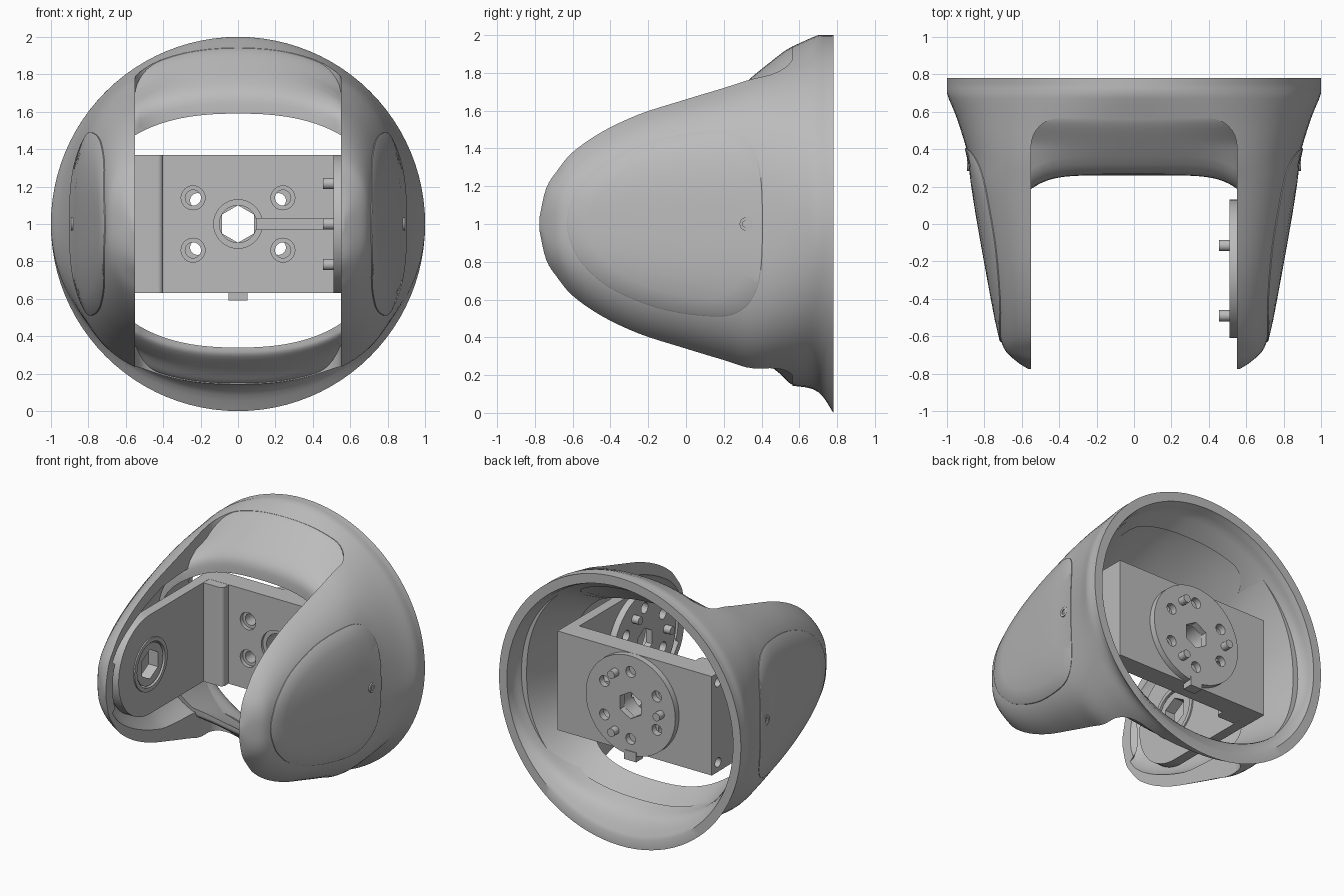
import bpy, bmesh, math
from mathutils import Vector, Matrix, geometry

if "Cube" in bpy.data.objects:
    bpy.data.objects.remove(bpy.data.objects["Cube"])

grey = bpy.data.materials.new("plain grey")
grey.use_nodes = True
grey.diffuse_color = (0.5, 0.5, 0.5, 1)
grey.node_tree.nodes["Principled BSDF"].inputs["Base Color"].default_value = (0.5, 0.5, 0.5, 1)


def finish(bm, name):
    bmesh.ops.recalc_face_normals(bm, faces=bm.faces)
    mesh = bpy.data.meshes.new(name)
    bm.to_mesh(mesh)
    bm.free()
    ob = bpy.data.objects.new(name, mesh)
    bpy.context.collection.objects.link(ob)
    mesh.materials.append(grey)
    return ob


def activate(ob):
    bpy.ops.object.select_all(action='DESELECT')
    ob.select_set(True)
    bpy.context.view_layer.objects.active = ob


def smooth(ob, angle=32):
    activate(ob)
    bpy.ops.object.shade_smooth_by_angle(angle=math.radians(angle))


def cut(ob, *cutters):
    for c in cutters:
        c.hide_render = True
        mod = ob.modifiers.new("cut", 'BOOLEAN')
        mod.operation, mod.solver, mod.object = 'DIFFERENCE', 'EXACT', c
        activate(ob)
        bpy.ops.object.modifier_apply(modifier=mod.name)
        bpy.data.objects.remove(c)


def box(name, lo, hi, bevel=0, keep=None):
    bm = bmesh.new()
    lo, hi = Vector(lo), Vector(hi)
    bmesh.ops.create_cube(bm, size=1, matrix=Matrix.Translation((lo + hi) / 2) @ Matrix.Diagonal((*(hi - lo), 1)))
    if bevel:
        edges = [e for e in bm.edges if keep(e)]
        bmesh.ops.bevel(bm, geom=edges, offset=bevel, segments=8, affect='EDGES', profile=0.5)
    return finish(bm, name)


def rod(name, pos, axis, r, length, seg=32):
    bm = bmesh.new()
    turn = Vector(axis).to_track_quat('Z', 'Y').to_matrix().to_4x4()
    bmesh.ops.create_cone(bm, cap_ends=True, segments=seg, radius1=r, radius2=r, depth=length,
                          matrix=Matrix.Translation(pos) @ turn)
    return finish(bm, name)


def refine(rows, steps=4):
    """Smooth curve through the rows."""
    out = []
    for i in range(len(rows) - 1):
        quad = list(zip(rows[max(i - 1, 0)], rows[i], rows[i + 1], rows[min(i + 2, len(rows) - 1)]))
        for k in range(steps):
            t = k / steps
            out.append(tuple(b + .5 * t * (c - a + t * (2 * a - 5 * b + 4 * c - d + t * (3 * (b - c) + d - a)))
                             for a, b, c, d in quad))
    return out + [rows[-1]]


# Arm sections: y, half width, height at the slot wall above and below, roundness above and below
ARM = [(-.775, .565, .04, .04, 3, 3), (-.74, .62, .19, .19, 3, 3), (-.68, .685, .285, .285, 3, 3),
       (-.6, .717, .38, .38, 3.1, 3.1), (-.45, .748, .485, .485, 3.2, 3.2), (-.25, .785, .58, .58, 3.2, 3.2),
       (0, .83, .66, .66, 3.2, 3.2), (.2, .862, .72, .72, 3.1, 3.1), (.36, .885, .77, .765, 2.8, 2.9),
       (.56, .945, .81, .75, 2.3, 2.4), (.7, 1, .835, .743, 2, 2), (.78, 1, .835, .835, 2, 2)]


def full_height(w, h, n):
    return min(1, h / (1 - (.55 / w) ** n) ** (1 / n))


OUTER = [(y, min(1, w), full_height(w, a, n), full_height(w, b, m), n, m) for y, w, a, b, n, m in refine(ARM)]
# Collar sections: y, half width, full height above and below, roundness above and below
SADDLE = refine([(.26, .85, .6, .67, 2.4, 2.4), (.285, .86, .715, .71, 2.4, 2.4), (.45, .89, .86, .79, 2.3, 2.4),
                 (.56, .93, .938, .85, 2.3, 2.4), (.64, .95, .95, .85, 2.2, 2.3)])
SADDLE_IN = [(.26, .8, .59, .66, 2.4, 2.4), (.45, .83, .77, .72, 2.3, 2.4), (.64, .87, .87, .78, 2.2, 2.3)]


def hollow(y, w, top, low, n, m):
    k = .88 - .3 * min(.4, max(0, y + .1)) + .354 * max(0, y - .3)
    return (y + (.05 if y < -.7 else 0), w - .065, top * k, low * k, n, m)


def tube(name, outer, inner, closed, dip=0, setback=0):
    bm, rings, seg = bmesh.new(), [], 96
    for y, w, top, low, above, below in outer + inner[::-1]:
        ring = []
        for i in range(seg):
            c, s = math.cos(math.tau * i / seg), math.sin(math.tau * i / seg)
            n, h = (above, top) if s > 0 else (below, low)
            x = math.copysign(abs(c) ** (2 / n), c) * w
            z = math.copysign(abs(s) ** (2 / n), s) * h
            shift = setback * max(0, -s) * max(0, .56 - y)
            if y < .4:
                shift -= dip * min(1, abs(x) / .56) ** 6
            ring.append(bm.verts.new((x, y + shift, 1 + z)))
        rings.append(ring)
    pairs = list(zip(rings, rings[1:]))
    if closed:
        bm.faces.new(rings[0])
        bm.faces.new(rings[-1])
    else:
        pairs.append((rings[-1], rings[0]))
    for a, b in pairs:
        for i in range(seg):
            j = (i + 1) % seg
            bm.faces.new((a[i], a[j], b[j], b[i]))
    return finish(bm, name)


# Forked shell with the open slot between its arms; the back stays open
shell = tube("fork_shell", OUTER, [hollow(*s) for s in OUTER], True)
slot = box("slot_cutter", (-.55, -1, -.5), (.55, .565, 2.5), .15,
           lambda e: all(v.co.y > 0 for v in e.verts) and abs(e.verts[0].co.z - e.verts[1].co.z) > 1)
cut(shell, slot)
smooth(shell, 38)
smooth(tube("saddle_collar", SADDLE, SADDLE_IN, False, .08, .4), 38)


def surface_x(y, z):
    for a, b in zip(OUTER, OUTER[1:]):
        if a[0] <= y <= b[0]:
            t = (y - a[0]) / (b[0] - a[0])
            w, h, n = (a[k] + t * (b[k] - a[k]) for k in (1, 2, 4))
            return w * max(0, 1 - abs(z / h) ** n) ** (1 / n)


# Side covers that follow the shell surface
half = [(-.61, .1), (-.55, .21), (-.4, .34), (-.15, .445), (.1, .487), (.26, .475), (.36, .38), (.4, .2)]
outline = [Vector((-.63, 0))] + [Vector(p) for p in half] + [Vector((y, -z)) for y, z in half[::-1]]
loop, count = [], len(outline)
for i in range(count):
    a, b, c, d = (outline[(i + k) % count] for k in (-1, 0, 1, 2))
    loop += geometry.interpolate_bezier(b, b + (c - a) / 6, c - (d - b) / 6, c, 6)[:-1]
hub = Vector((-.05, 0))
for side, label in ((1, "left"), (-1, "right")):
    bm, rings = bmesh.new(), []
    for scale, lift in ((1, -.02), (1, .005), (.99, .008), (.8, .008), (.6, .008), (.4, .008), (.2, .008)):
        pts = [hub + (p - hub) * scale for p in loop]
        rings.append([bm.verts.new((side * (surface_x(*p) + lift), p.x, 1 + p.y)) for p in pts])
    for a, b in zip(rings, rings[1:]):
        for i in range(len(loop)):
            j = (i + 1) % len(loop)
            bm.faces.new((a[i], a[j], b[j], b[i]))
    bm.faces.new(rings[-1])
    smooth(finish(bm, label + "_side_cover"), 30)
    # Cover screw: a small hollow head
    x = side * (surface_x(.32, 0) + .006)
    screw = rod(label + "_cover_screw", (x, .32, 1), (1, 0, 0), .036, .018)
    cut(screw, rod("bore", (x, .32, 1), (1, 0, 0), .02, .1, 6))
    smooth(screw)


def ring_points(centre, u, v, radius, degrees):
    return [Vector(centre) + radius * (Vector(u) * math.cos(math.radians(d)) + Vector(v) * math.sin(math.radians(d)))
            for d in degrees]


# Round drive flange: disc, six holes, a hexagonal bore and three pins
def flange(name, centre, axis, u):
    axis, up = Vector(axis), (0, 0, 1)
    disc = rod(name, centre, axis, .37, .05, 64)
    holes = [rod("hole", p, axis, .04, .3, 20) for p in ring_points(centre, u, up, .25, range(30, 390, 60))]
    cut(disc, rod("hex_bore", centre, axis, .1, .3, 6), *holes)
    smooth(disc)
    for p in ring_points(centre, u, up, .25, (60, 180, 300)):
        smooth(rod(name + "_pin", p + axis * .04, axis, .03, .08, 20))


flange("back_flange", (0, .63, 1), (0, 1, 0), (1, 0, 0))
flange("side_flange", (.535, -.24, 1), (-1, 0, 0), (0, 1, 0))

# Back plate of the bracket with its bores and cable groove
plate = box("bracket_back_plate", (-.64, .46, .63), (.635, .61, 1.37))
cutters = [rod("bore", (0, .5, 1), (0, 1, 0), .1, .6), rod("sink", (0, .45, 1), (0, 1, 0), .13, .06),
           box("groove", (.08, .3, .97), (.5, .5, 1.03))]
for x in (-.24, .24):
    for z in (.86, 1.14):
        cutters += [rod("bore", (x, .5, z), (0, 1, 0), .042, .6), rod("sink", (x, .45, z), (0, 1, 0), .064, .08)]
for z in (.7, 1.3):
    cutters.append(rod("end_bore", (-.64, .535, z), (1, 0, 0), .035, .1, 20))
cut(plate, *cutters)
smooth(plate)
box("locating_tab", (-.05, .58, .59), (.05, .66, .66))
corner = box("bracket_corner", (-.639, .39, .631), (-.4, .48, 1.369), .03,
             lambda e: all(v.co.x > -.5 and v.co.y < .43 for v in e.verts))
smooth(corner)

# Round-ended side plates of the bracket
for side, label in ((1, "left"), (-1, "right")):
    bm = bmesh.new()
    arc = [math.radians(90 + 180 * i / 32) for i in range(33)]
    edge = [(-.24 + .37 * math.cos(a), 1 + .37 * math.sin(a)) for a in arc] + [(.47, .63), (.47, 1.37)]
    face = bm.faces.new([bm.verts.new((side * .56, y, z)) for y, z in edge])
    grown = bmesh.ops.extrude_face_region(bm, geom=[face])
    bmesh.ops.translate(bm, vec=(side * .075, 0, 0), verts=[g for g in grown["geom"] if isinstance(g, bmesh.types.BMVert)])
    arm = finish(bm, label + "_bracket_arm")
    cut(arm, rod("bore", (side * .6, -.24, 1), (1, 0, 0), .185, .3))
    smooth(arm)

# Bearing with a hexagonal socket in the right bracket arm
for name, r, inner, depth in (("bearing_ring", .195, .165, .1), ("bearing_hub", .155, .11, .08)):
    part = rod(name, (-.6, -.24, 1), (1, 0, 0), r, depth, 48)
    cut(part, rod("bore", (-.6, -.24, 1), (1, 0, 0), inner, .4, 48 if r > .17 else 6))
    smooth(part)
